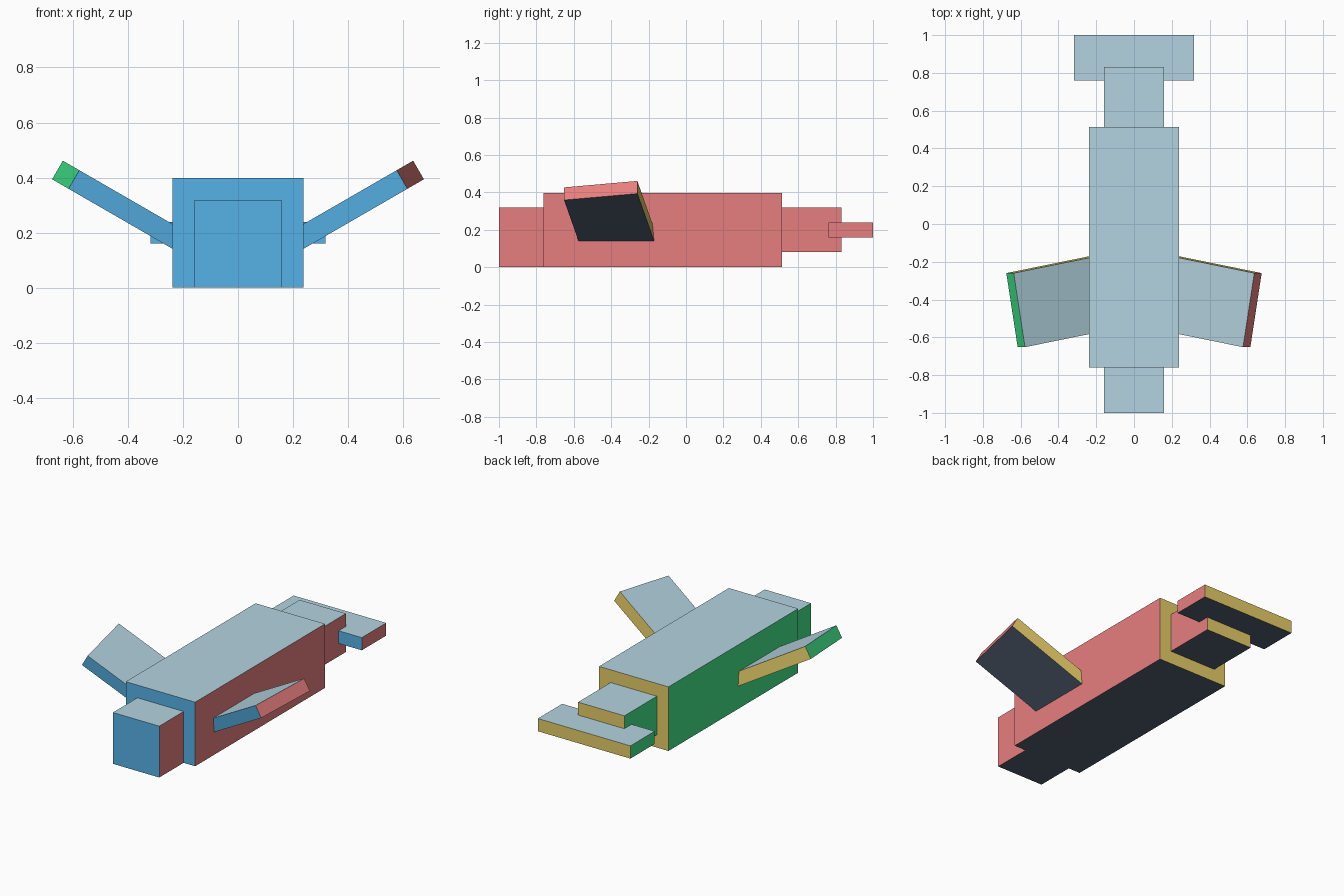
import bpy
import bmesh
from math import radians
from mathutils import Vector, Euler

cube = bpy.data.objects.get("Cube")
if cube:
    bpy.data.objects.remove(cube, do_unlink=True)


def linear(channel):
    c = channel / 255
    return c / 12.92 if c <= 0.04045 else ((c + 0.055) / 1.055) ** 2.4


def make_material(name, rgb):
    mat = bpy.data.materials.new(name)
    mat.use_nodes = True
    color = (*[linear(c) for c in rgb], 1)
    mat.diffuse_color = color
    bsdf = mat.node_tree.nodes["Principled BSDF"]
    bsdf.inputs["Base Color"].default_value = color
    bsdf.inputs["Roughness"].default_value = 0.9
    return mat


# One colour per facing direction of a block
DIRECTIONS = [
    (Vector((0, -1, 0)), make_material("front_blue", (91, 188, 244))),
    (Vector((0, 1, 0)), make_material("back_yellow", (248, 221, 114))),
    (Vector((1, 0, 0)), make_material("left_red", (244, 134, 134))),
    (Vector((-1, 0, 0)), make_material("right_green", (67, 232, 141))),
    (Vector((0, 0, 1)), make_material("top_pale_blue", (180, 212, 225))),
    (Vector((0, 0, -1)), make_material("bottom_slate", (83, 97, 116))),
]


def block(name, center, size, rotation=None):
    """Box whose faces are coloured by their own local direction."""
    bm = bmesh.new()
    bmesh.ops.create_cube(bm, size=1)
    bmesh.ops.scale(bm, vec=size, verts=bm.verts)
    bm.normal_update()
    for face in bm.faces:
        face.material_index = max(
            range(len(DIRECTIONS)), key=lambda i: face.normal.dot(DIRECTIONS[i][0]))
    mesh = bpy.data.meshes.new(name)
    bm.to_mesh(mesh)
    bm.free()
    for _, mat in DIRECTIONS:
        mesh.materials.append(mat)
    obj = bpy.data.objects.new(name, mesh)
    obj.location = center
    if rotation:
        obj.rotation_mode = rotation.order
        obj.rotation_euler = rotation
    bpy.context.collection.objects.link(obj)
    return obj


def centred_block(name, width, y0, y1, z0, z1):
    return block(name, (0, (y0 + y1) / 2, (z0 + z1) / 2), (width, y1 - y0, z1 - z0))


# Body, head and tail along the centre line
centred_block("body", 0.477, -0.761, 0.513, 0, 0.398)
centred_block("head", 0.318, -1, -0.761, 0, 0.319)
centred_block("tail", 0.318, 0.513, 0.832, 0.08, 0.319)
centred_block("tail_fin", 0.636, 0.761, 1, 0.16, 0.239)

# Raised, slightly swept wings, placed from the lower front corner of the tip
span, chord, thickness = 0.55, 0.398, 0.078
tip_corner = Vector((0.616, -0.652, 0.359))
for side, name in ((1, "left_wing"), (-1, "right_wing")):
    tilt = Euler((0, radians(-30 * side), radians(-10 * side)), 'ZYX')
    corner = Vector((tip_corner.x * side, tip_corner.y, tip_corner.z))
    to_center = Vector((-side * span, chord, thickness)) / 2
    center = corner + tilt.to_matrix() @ to_center
    block(name, center, (span, chord, thickness), tilt)
